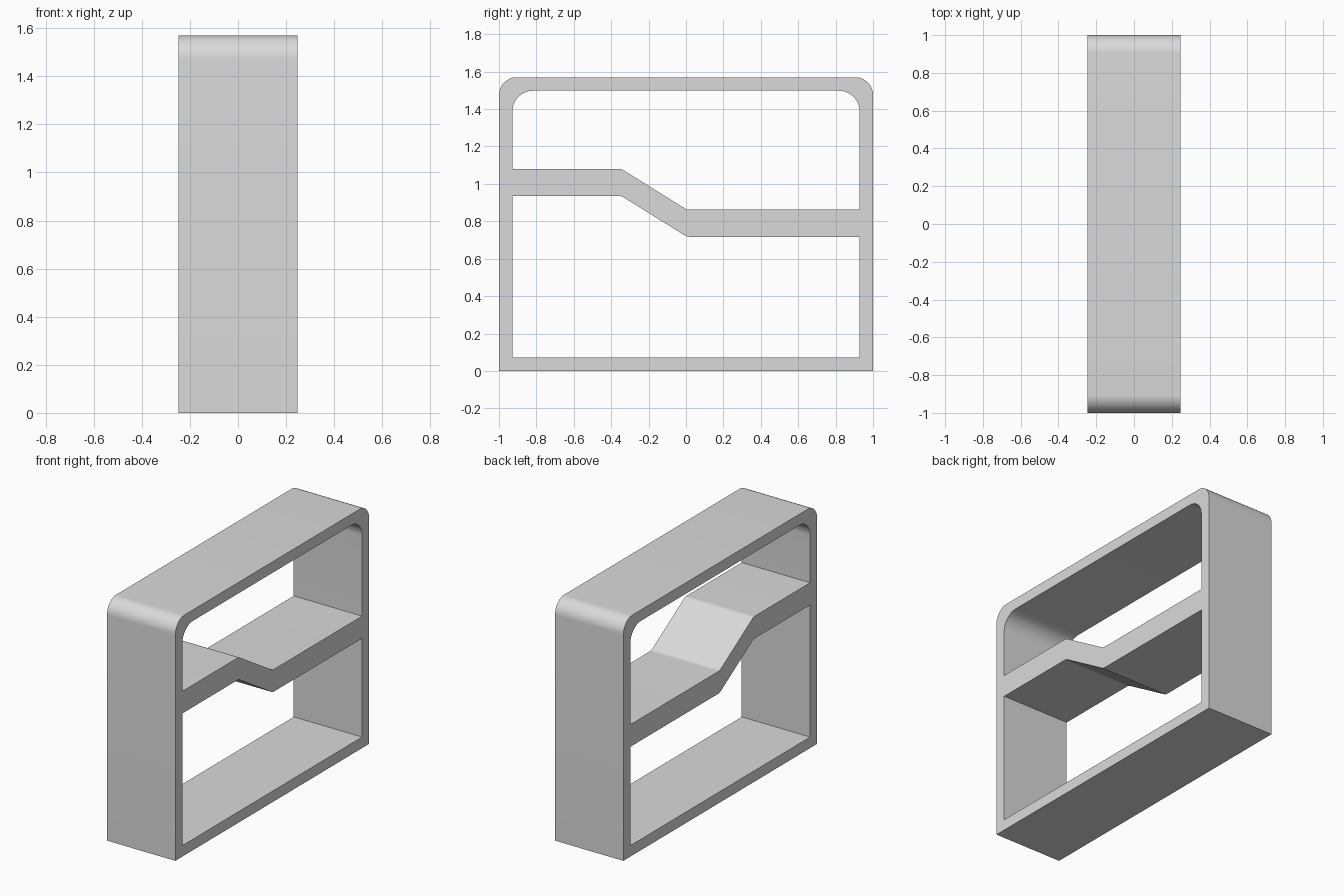
import bpy, bmesh, math
from mathutils import Vector, Matrix

old = bpy.data.objects.get("Cube")
if old:
    bpy.data.objects.remove(old, do_unlink=True)

WIDTH, HEIGHT, WALL = 0.494, 1.57, 0.072
INNER = 1 - WALL
SHELF = 0.145          # shelf thickness


def rounded(corners, steps=10):
    """Fillet each (y, z, radius) corner of a closed outline."""
    out = []
    n = len(corners)
    for i, (y, z, r) in enumerate(corners):
        p = Vector((y, z, 0))
        if r == 0:
            out.append(p)
            continue
        a = (Vector((*corners[i - 1][:2], 0)) - p).normalized()
        b = (Vector((*corners[(i + 1) % n][:2], 0)) - p).normalized()
        half = a.angle(b) / 2
        centre = p + (a + b).normalized() * (r / math.sin(half))
        reach = r / math.tan(half)
        start, end = p + a * reach - centre, p + b * reach - centre
        for k in range(steps + 1):
            out.append(centre + start.lerp(end, k / steps).normalized() * r)
    return out


# Stepped shelf line, front to back, along its underside
step = [(-INNER, 0.935, 0), (-0.345, 0.935, 0.05), (0.005, 0.717, 0.05), (INNER, 0.717, 0)]
shelf_top = [(y, z + SHELF, r) for y, z, r in step]

# Side outlines: outer frame, upper opening, lower opening
outlines = [
    [(-1, 0, 0), (1, 0, 0), (1, HEIGHT, 0.095), (-1, HEIGHT, 0.095)],
    shelf_top + [(INNER, HEIGHT - WALL, 0.11), (-INNER, HEIGHT - WALL, 0.11)],
    [(-INNER, WALL, 0), (INNER, WALL, 0)] + step[::-1],
]

# Filled profile extruded across the width
curve = bpy.data.curves.new("shelf_profile", "CURVE")
curve.dimensions = "2D"
curve.fill_mode = "BOTH"
curve.extrude = WIDTH / 2
for outline in outlines:
    points = rounded(outline)
    spline = curve.splines.new("POLY")
    spline.points.add(len(points) - 1)
    for target, p in zip(spline.points, points):
        target.co = (p.x, p.y, 0, 1)
    spline.use_cyclic_u = True

helper = bpy.data.objects.new("profile_helper", curve)
bpy.context.collection.objects.link(helper)
bpy.context.view_layer.update()
graph = bpy.context.evaluated_depsgraph_get()
mesh = bpy.data.meshes.new_from_object(helper.evaluated_get(graph))
bpy.data.objects.remove(helper, do_unlink=True)

# Stand the profile upright and weld the caps to the sides
mesh.transform(Matrix(((0, 0, 1, 0), (1, 0, 0, 0), (0, 1, 0, 0), (0, 0, 0, 1))))
bm = bmesh.new()
bm.from_mesh(mesh)
bmesh.ops.remove_doubles(bm, verts=bm.verts, dist=0.0001)
bmesh.ops.recalc_face_normals(bm, faces=bm.faces)
bm.to_mesh(mesh)
bm.free()

# Plain grey finish
grey = bpy.data.materials.new("light_grey")
grey.use_nodes = True
colour = (0.7, 0.7, 0.7, 1)
grey.diffuse_color = colour
grey.node_tree.nodes["Principled BSDF"].inputs["Base Color"].default_value = colour
mesh.materials.clear()
mesh.materials.append(grey)

frame = bpy.data.objects.new("shelf_frame", mesh)
bpy.context.collection.objects.link(frame)
bpy.ops.object.select_all(action="DESELECT")
frame.select_set(True)
bpy.context.view_layer.objects.active = frame
bpy.ops.object.shade_smooth_by_angle(angle=math.radians(35))
